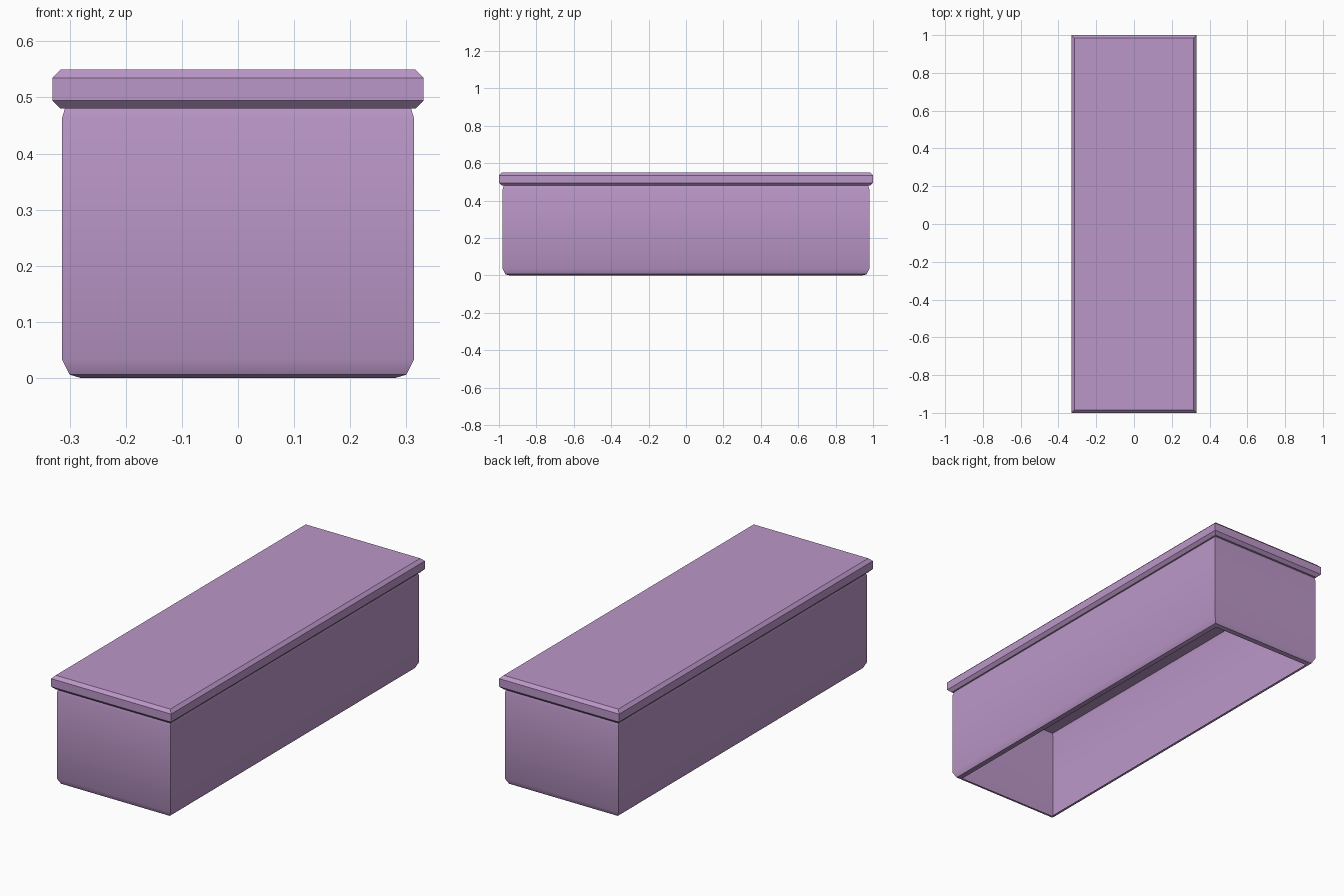
import bpy, bmesh, math

if "Cube" in bpy.data.objects:
    bpy.data.objects.remove(bpy.data.objects["Cube"])

mat = bpy.data.materials.new("lilac")
mat.diffuse_color = (0.50, 0.31, 0.58, 1)
mat.use_nodes = True
mat.node_tree.nodes["Principled BSDF"].inputs["Base Color"].default_value = mat.diffuse_color


def stacked_box(name, half_x, half_y, profile, closed):
    """Loft rectangular rings; profile holds (inset, z) from bottom to top."""
    bm = bmesh.new()
    rings = []
    for inset, z in profile:
        x, y = half_x - inset, half_y - inset
        rings.append([bm.verts.new(p) for p in
                      ((-x, -y, z), (x, -y, z), (x, y, z), (-x, y, z))])
    for low, high in zip(rings, rings[1:]):
        for i in range(4):
            j = (i + 1) % 4
            bm.faces.new((low[i], low[j], high[j], high[i]))
    if closed:
        bm.faces.new(rings[0][::-1])
        bm.faces.new(rings[-1])
    mesh = bpy.data.meshes.new(name)
    bm.to_mesh(mesh)
    bm.free()
    obj = bpy.data.objects.new(name, mesh)
    bpy.context.collection.objects.link(obj)
    mesh.materials.append(mat)
    bpy.ops.object.select_all(action='DESELECT')
    obj.select_set(True)
    bpy.context.view_layer.objects.active = obj
    bpy.ops.object.shade_smooth_by_angle(angle=math.radians(30))
    return obj


# hollow body, open underneath with a narrow inward lip
stacked_box("box_body", 0.314, 0.98,
            [(0.034, 0.0), (0.014, 0.006), (0.0, 0.034),
             (0.0, 0.462), (0.006, 0.482)], closed=False)

# overhanging lid slab with chamfered rims
stacked_box("box_lid", 0.331, 1.0,
            [(0.015, 0.48), (0.0, 0.495), (0.0, 0.535), (0.015, 0.55)],
            closed=True)
